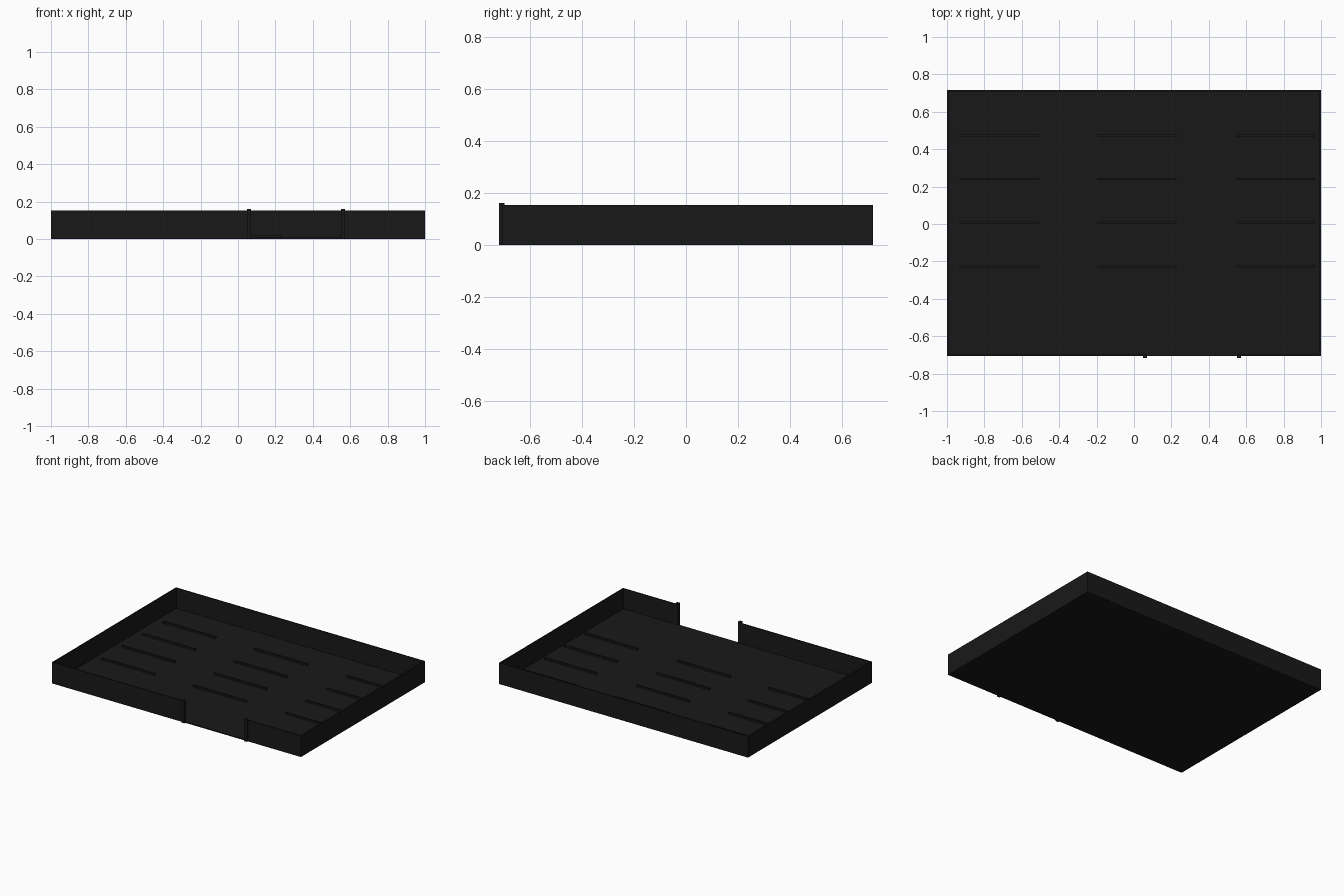
import bpy, bmesh

if "Cube" in bpy.data.objects:
    bpy.data.objects.remove(bpy.data.objects["Cube"])

mat = bpy.data.materials.new("black_plastic")
mat.diffuse_color = (0.009, 0.0097, 0.009, 1)
mat.use_nodes = True
mat.node_tree.nodes["Principled BSDF"].inputs["Base Color"].default_value = mat.diffuse_color


def box(name, x0, x1, y0, y1, z0, z1):
    """Box given by its limits on each axis."""
    bm = bmesh.new()
    bmesh.ops.create_cube(bm, size=1)
    for v in bm.verts:
        v.co = ((x0 + x1) / 2 + v.co.x * (x1 - x0),
                (y0 + y1) / 2 + v.co.y * (y1 - y0),
                (z0 + z1) / 2 + v.co.z * (z1 - z0))
    me = bpy.data.meshes.new(name)
    bm.to_mesh(me)
    bm.free()
    me.materials.append(mat)
    ob = bpy.data.objects.new(name, me)
    bpy.context.collection.objects.link(ob)
    return ob


FRONT, BACK, H, T, FLOOR = -0.706, 0.717, 0.154, 0.008, 0.007
GAP_L, GAP_R = 0.058, 0.562

# Floor plate
box("floor", -1, 1, FRONT, BACK, 0, FLOOR)

# Side and back walls
box("left_wall", -1, -1 + T, FRONT, BACK, FLOOR, H)
box("right_wall", 1 - T, 1, FRONT, BACK, FLOOR, H)
box("back_wall", -1 + T, 1 - T, BACK - T, BACK, FLOOR, H)

# Front wall in two pieces, leaving the opening
box("front_wall_left", -1 + T, GAP_L, FRONT, FRONT + T, FLOOR, H)
box("front_wall_right", GAP_R, 1 - T, FRONT, FRONT + T, FLOOR, H)

# Posts either side of the opening
for side, x in (("left", GAP_L), ("right", GAP_R)):
    box(f"gate_post_{side}", x - 0.011, x + 0.011, -0.717, -0.697, 0, 0.162)

# Raised floor ribs, three columns by four rows
for c, x in enumerate((-0.722, 0.014, 0.757)):
    for r, y in enumerate((0.474, 0.241, 0.009, -0.226)):
        box(f"floor_rib_{c}_{r}", x - 0.212, x + 0.212,
            y - 0.006, y + 0.006, FLOOR, 0.021)
